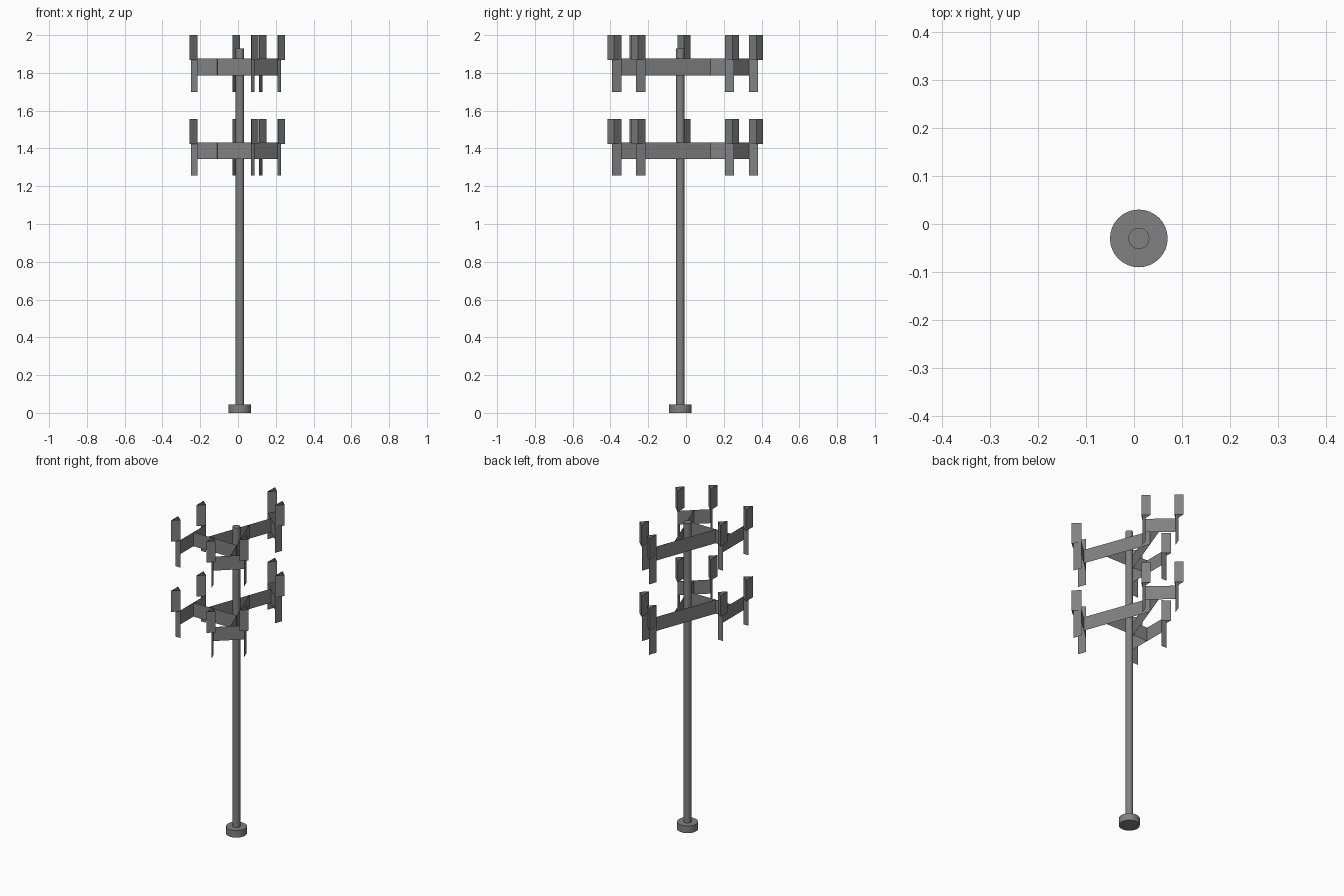
import bpy
import bmesh
from math import radians
from mathutils import Matrix, Vector

cube = bpy.data.objects.get("Cube")
if cube:
    bpy.data.objects.remove(cube, do_unlink=True)

steel = bpy.data.materials.new("grey steel")
steel.use_nodes = True
GREY = (0.22, 0.22, 0.225, 1)
steel.diffuse_color = GREY
steel.node_tree.nodes["Principled BSDF"].inputs["Base Color"].default_value = GREY

HUB = Vector((-0.011, -0.049))   # centre of the antenna ring
STRETCH = 1.56                   # ring is longer front to back
OFFSET = -0.057                  # sideways shift of each arm
ARM_OUT, ARM_IN = 0.203, -0.099
SPACING = 0.162


def finish(bm, name):
    mesh = bpy.data.meshes.new(name)
    bm.to_mesh(mesh)
    bm.free()
    mesh.materials.append(steel)
    obj = bpy.data.objects.new(name, mesh)
    bpy.context.collection.objects.link(obj)
    return obj


def cylinder(name, radius, z0, z1, segments=32):
    bm = bmesh.new()
    bmesh.ops.create_cone(bm, cap_ends=True, segments=segments,
                          radius1=radius, radius2=radius, depth=z1 - z0,
                          matrix=Matrix.Translation((0.01, -0.03, (z0 + z1) / 2)))
    obj = finish(bm, name)
    bpy.ops.object.select_all(action="DESELECT")
    obj.select_set(True)
    bpy.context.view_layer.objects.active = obj
    bpy.ops.object.shade_smooth_by_angle()


def sheet(name, path, z0, z1, angle, closed=False):
    """Thin upright sheet along a path of (outward, sideways) points."""
    bm = bmesh.new()
    turn = Matrix.Rotation(radians(angle), 2)
    columns = []
    for out, side in path:
        p = turn @ Vector((-out, side))
        x, y = HUB.x + p.x, HUB.y + p.y * STRETCH
        columns.append([bm.verts.new((x, y, z)) for z in (z0, z1)])
    pairs = list(zip(columns, columns[1:]))
    if closed:
        pairs.append((columns[-1], columns[0]))
    for a, b in pairs:
        bm.faces.new((a[0], b[0], b[1], a[1]))
    finish(bm, name)


# Mast and its foot
cylinder("base_flange", 0.06, 0, 0.045)
cylinder("mast", 0.022, 0.045, 1.93)

# Two antenna levels, each with three arms set in a pinwheel
for level, drop in (("upper", 0), ("lower", 0.443)):
    arm_z = (1.787 - drop, 1.875 - drop)
    for number, angle in enumerate((0, 120, 240), 1):
        tag = f"{level}_{number}"
        sheet(f"arm_{tag}", [(ARM_IN, OFFSET), (ARM_OUT, OFFSET)], *arm_z, angle)
        sheet(f"crossbar_{tag}", [(ARM_OUT, OFFSET - SPACING / 2),
                                  (ARM_OUT, OFFSET + SPACING / 2)], *arm_z, angle)
        for end, sign in (("a", -1), ("b", 1)):
            side = OFFSET + sign * SPACING / 2
            # Flat mounting post and triangular open antenna panel
            sheet(f"post_{tag}{end}", [(ARM_OUT, side), (0.239, side)],
                  1.70 - drop, 1.93 - drop, angle)
            sheet(f"antenna_{tag}{end}",
                  [(ARM_OUT, side), (0.245, side + 0.022), (0.245, side - 0.022)],
                  1.867 - drop, 2.0 - drop, angle, closed=True)
